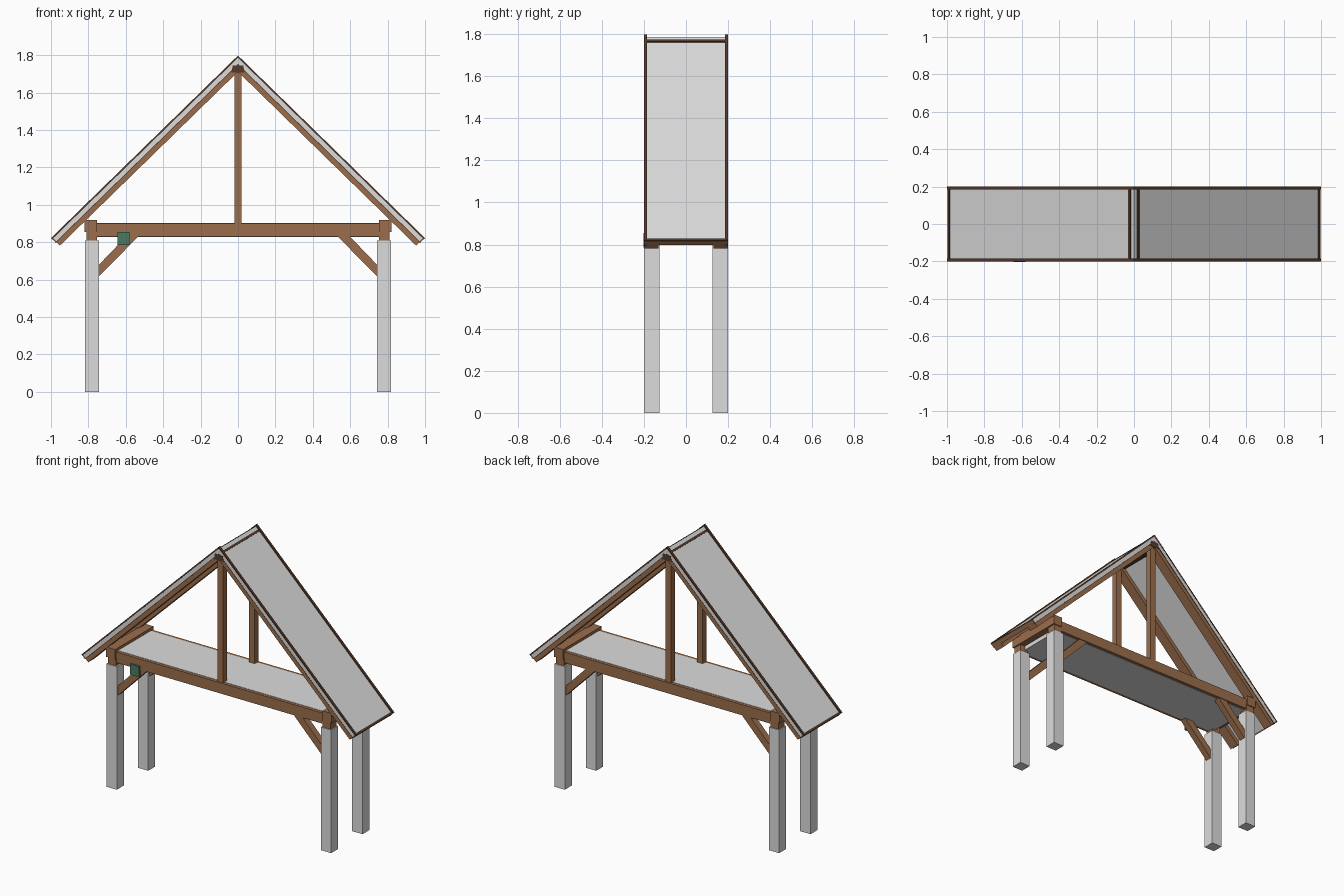
import bpy, bmesh, math

if "Cube" in bpy.data.objects:
    bpy.data.objects.remove(bpy.data.objects["Cube"])

TH = math.radians(44.3)          # roof pitch
C, S = math.cos(TH), math.sin(TH)
RIDGE, HALF = 1.798, 1.0         # ridge height, half span
L = HALF / C                     # slope length


def material(name, rgb):
    m = bpy.data.materials.new(name)
    m.diffuse_color = (*rgb, 1)
    m.use_nodes = True
    m.node_tree.nodes["Principled BSDF"].inputs["Base Color"].default_value = m.diffuse_color
    return m


WOOD = material("brown wood", (0.33, 0.155, 0.072))
DARK = material("dark brown trim", (0.09, 0.042, 0.023))
GREY = material("light grey", (0.72, 0.72, 0.72))
GREEN = material("green box", (0.07, 0.19, 0.12))


def prism(name, profile, y0, y1, mat):
    """Extrude an (x, z) profile from y0 to y1."""
    bm = bmesh.new()
    face = bm.faces.new([bm.verts.new((x, y0, z)) for x, z in profile])
    ext = bmesh.ops.extrude_face_region(bm, geom=[face])
    verts = [g for g in ext["geom"] if isinstance(g, bmesh.types.BMVert)]
    bmesh.ops.translate(bm, verts=verts, vec=(0, y1 - y0, 0))
    bmesh.ops.recalc_face_normals(bm, faces=bm.faces)
    me = bpy.data.meshes.new(name)
    bm.to_mesh(me)
    bm.free()
    me.materials.append(mat)
    ob = bpy.data.objects.new(name, me)
    bpy.context.collection.objects.link(ob)
    return ob


def box(name, x0, x1, y0, y1, z0, z1, mat):
    return prism(name, [(x0, z0), (x1, z0), (x1, z1), (x0, z1)], y0, y1, mat)


def slope_profile(side, s0, s1, d0, d1):
    """Band along the roof slope at depth d0..d1; s0 None mitres it at the ridge."""
    def at(s, d):
        return (side * (s * C - d * S), RIDGE - s * S - d * C)

    def ridge(d):
        return (0.0, RIDGE - d / C)
    top = [ridge(d1), ridge(d0)] if s0 is None else [at(s0, d1), at(s0, d0)]
    return top + [at(s1, d0), at(s1, d1)]


for side, sx in ((-1, "left"), (1, "right")):
    # roof panel, eave board and ridge trim
    prism(f"{sx}_roof_panel", slope_profile(side, None, L - 0.01, 0.008, 0.034),
          -0.199, 0.199, GREY)
    prism(f"{sx}_eave_board", slope_profile(side, L - 0.01, L - 0.001, 0.006, 0.036),
          -0.199, 0.199, WOOD)
    prism(f"{sx}_ridge_trim", slope_profile(side, 0.032, 0.046, 0.003, 0.010),
          -0.19, 0.19, DARK)
    prism(f"{sx}_eave_trim", slope_profile(side, L - 0.014, L, 0.003, 0.010),
          -0.19, 0.19, DARK)
    # wall plate lying across the front and back posts
    xa, xb = sorted((side * 0.755, side * 0.82))
    box(f"{sx}_wall_plate", xa, xb, -0.2, 0.2, 0.855, 0.92, WOOD)

    for f, sy in ((-1, "front"), (1, "back")):
        tag = f"{sy}_{sx}"

        def span(a, b):
            return sorted((f * a, f * b))
        # edge trim on the roof and rafter under it
        prism(f"{tag}_edge_trim", slope_profile(side, None, L, 0.0, 0.009),
              *span(0.185, 0.2), DARK)
        prism(f"{tag}_lower_trim", slope_profile(side, None, L, 0.032, 0.036),
              *span(0.185, 0.2), DARK)
        prism(f"{tag}_rafter", slope_profile(side, None, L - 0.006, 0.036, 0.062),
              *span(0.13, 0.198), WOOD)
        # post with wooden head
        xa, xb = sorted((side * 0.743, side * 0.818))
        box(f"{tag}_post", xa, xb, *span(0.127, 0.2), 0.0, 0.81, GREY)
        xa, xb = sorted((side * 0.753, side * 0.811))
        box(f"{tag}_post_head", xa, xb, *span(0.134, 0.194), 0.81, 0.86, WOOD)
        # diagonal brace
        prism(f"{tag}_brace",
              [(side * 0.745, 0.615), (side * 0.745, 0.678),
               (side * 0.597, 0.832), (side * 0.532, 0.832)],
              *span(0.142, 0.185), WOOD)

for f, sy in ((-1, "front"), (1, "back")):
    # tie beam and king post
    ya, yb = sorted((f * 0.135, f * 0.19))
    box(f"{sy}_tie_beam", -0.76, 0.76, ya, yb, 0.83, 0.9, WOOD)
    ya, yb = sorted((f * 0.145, f * 0.185))
    box(f"{sy}_king_post", -0.02, 0.02, ya, yb, 0.9, 1.73, WOOD)

# loft floor between the tie beams
box("loft_floor", -0.775, 0.775, -0.17, 0.17, 0.828, 0.902, GREY)

# ridge beam
prism("ridge_beam", [(-0.035, 1.708), (0.035, 1.708), (0.028, 1.745), (-0.028, 1.745)],
      -0.2, 0.2, DARK)

# small box on the front beam
box("green_box", -0.645, -0.58, -0.202, -0.17, 0.785, 0.855, GREEN)
